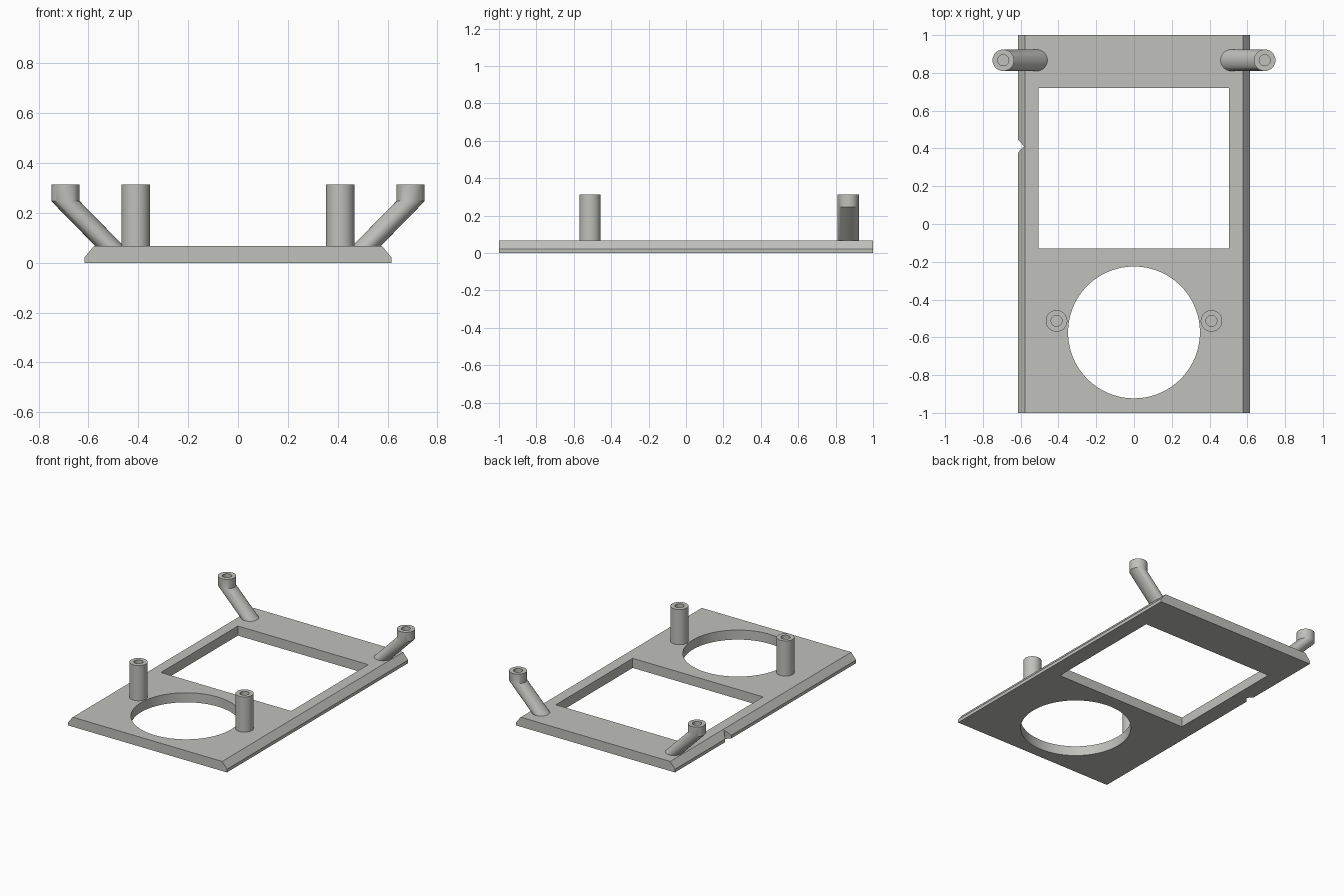
import bpy, bmesh
from math import cos, sin, tau, radians

cube = bpy.data.objects.get("Cube")
if cube:
    bpy.data.objects.remove(cube, do_unlink=True)

grey = bpy.data.materials.new("warm_grey")
grey.use_nodes = True
colour = (0.53, 0.53, 0.50, 1)
grey.diffuse_color = colour
grey.node_tree.nodes["Principled BSDF"].inputs["Base Color"].default_value = colour

TOP = 0.067      # top of the plate
RIM = 0.313      # top of every post
R, HOLE = 0.057, 0.029


def finish(name, bm):
    bmesh.ops.recalc_face_normals(bm, faces=bm.faces)
    mesh = bpy.data.meshes.new(name)
    bm.to_mesh(mesh)
    bm.free()
    obj = bpy.data.objects.new(name, mesh)
    bpy.context.collection.objects.link(obj)
    mesh.materials.append(grey)
    return obj


def loft(name, rings):
    """Skin a list of equal-length point rings and cap both ends."""
    bm = bmesh.new()
    loops = [[bm.verts.new(p) for p in ring] for ring in rings]
    for a, b in zip(loops, loops[1:]):
        for i in range(len(a)):
            j = (i + 1) % len(a)
            bm.faces.new((a[i], a[j], b[j], b[i]))
    bm.faces.new(loops[0])
    bm.faces.new(loops[-1])
    return finish(name, bm)


def circle(x, y, z, r, n=48):
    return [(x + r * cos(tau * i / n), y + r * sin(tau * i / n), z) for i in range(n)]


def prism(name, outline):
    return loft(name, [[(x, y, z) for x, y in outline] for z in (-0.1, 0.2)])


def smooth(obj):
    bpy.ops.object.select_all(action="DESELECT")
    obj.select_set(True)
    bpy.context.view_layer.objects.active = obj
    bpy.ops.object.shade_smooth_by_angle(angle=radians(30))


# Plate with bevelled long sides
half = [(0.615, 0), (0.615, 0.022), (0.578, TOP)]
section = half + [(-x, z) for x, z in reversed(half)]
plate = loft("face_plate", [[(x, y, z) for x, z in section] for y in (-1, 1)])

# Openings: screen window, round dial hole, small side notch
cutters = [
    prism("window_cutter", [(-0.505, -0.13), (0.503, -0.13), (0.503, 0.72), (-0.505, 0.72)]),
    prism("dial_cutter", [p[:2] for p in circle(0, -0.574, 0, 0.349, 96)]),
    prism("notch_cutter", [(-0.65, 0.34), (-0.582, 0.412), (-0.65, 0.484)]),
]
bpy.context.view_layer.objects.active = plate
for cutter in cutters:
    cutter.hide_render = True
    mod = plate.modifiers.new(cutter.name, "BOOLEAN")
    mod.operation = "DIFFERENCE"
    mod.solver = "EXACT"
    mod.object = cutter
    bpy.ops.object.modifier_apply(modifier=mod.name)
    bpy.data.objects.remove(cutter, do_unlink=True)
smooth(plate)

# Screw posts: straight at the front, splayed outwards at the back
for side, s in (("left", 1), ("right", -1)):
    x, y = s * 0.41, -0.513
    smooth(loft("front_post_" + side, [
        circle(x, y, TOP - 0.01, R), circle(x, y, RIM, R),
        circle(x, y, RIM, HOLE), circle(x, y, RIM - 0.15, HOLE)]))

    x, y, bend = s * 0.692, 0.867, 0.247
    foot = x - s * (bend - TOP + 0.01) * 0.98
    smooth(loft("back_post_" + side, [
        circle(foot, y, TOP - 0.01, R), circle(x, y, bend, R), circle(x, y, RIM, R),
        circle(x, y, RIM, HOLE), circle(x, y, RIM - 0.06, HOLE)]))
